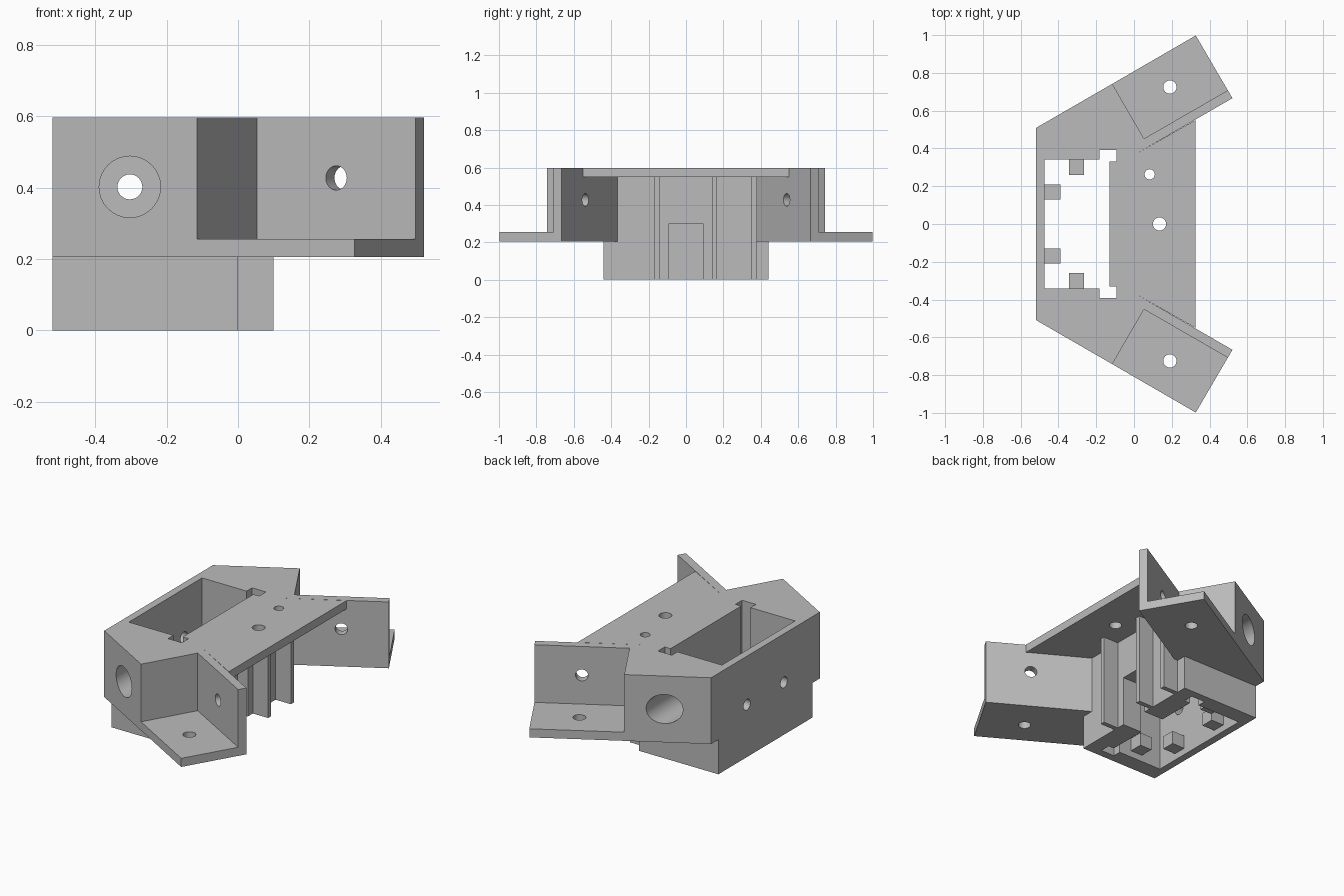
import bpy, bmesh, math
from mathutils import Vector

if "Cube" in bpy.data.objects:
    bpy.data.objects.remove(bpy.data.objects["Cube"], do_unlink=True)

grey = bpy.data.materials.new("plain_grey")
grey.use_nodes = True
grey.diffuse_color = (0.5, 0.5, 0.5, 1)
grey.node_tree.nodes["Principled BSDF"].inputs["Base Color"].default_value = (0.5, 0.5, 0.5, 1)


def finish(bm, name):
    bmesh.ops.recalc_face_normals(bm, faces=bm.faces)
    mesh = bpy.data.meshes.new(name)
    bm.to_mesh(mesh)
    bm.free()
    mesh.materials.append(grey)
    obj = bpy.data.objects.new(name, mesh)
    bpy.context.collection.objects.link(obj)
    return obj


def prism(name, outline, z0, z1):
    bm = bmesh.new()
    base = bm.faces.new([bm.verts.new((x, y, z0)) for x, y in outline])
    top = bmesh.ops.extrude_face_region(bm, geom=[base])["geom"]
    verts = [v for v in top if isinstance(v, bmesh.types.BMVert)]
    bmesh.ops.translate(bm, verts=verts, vec=(0, 0, z1 - z0))
    return finish(bm, name)


def box(name, x0, x1, y0, y1, z0, z1):
    return prism(name, [(x0, y0), (x1, y0), (x1, y1), (x0, y1)], z0, z1)


def rod(name, centre, axis, radius, length):
    bm = bmesh.new()
    bmesh.ops.create_cone(bm, cap_ends=True, segments=32, radius1=radius,
                          radius2=radius, depth=length)
    turn = Vector(axis).to_track_quat('Z', 'Y').to_matrix().to_4x4()
    bmesh.ops.transform(bm, matrix=turn, verts=bm.verts)
    bmesh.ops.translate(bm, verts=bm.verts, vec=centre)
    return finish(bm, name)


def combine(target, other, operation):
    mod = target.modifiers.new("combine", 'BOOLEAN')
    mod.operation = operation
    mod.solver = 'EXACT'
    mod.object = other
    bpy.context.view_layer.objects.active = target
    bpy.ops.object.modifier_apply(modifier=mod.name)
    bpy.data.objects.remove(other, do_unlink=True)


# Upper body with the two angled wing walls
half = [(-0.52, 0.508), (-0.115, 0.742), (0.053, 0.452),
        (0.497, 0.708), (0.521, 0.666), (0, 0.365)]
body = prism("bracket_body", half + [(x, -y) for x, y in reversed(half)], 0.205, 0.597)

# Lower housing and top plate
combine(body, box("lower_housing", -0.52, 0, -0.44, 0.44, 0, 0.4), 'UNION')
combine(body, prism("top_plate", [(-0.2, -0.3), (0, -0.365), (0.325, -0.55),
                                  (0.325, 0.55), (0, 0.365), (-0.2, 0.3)], 0.548, 0.597), 'UNION')

# Wing feet
for s in (1, -1):
    foot = [(-0.115, 0.742), (0.327, 0.998), (0.521, 0.666), (0.077, 0.41)]
    combine(body, prism("wing_foot", [(x, s * y) for x, y in foot], 0.205, 0.256), 'UNION')

# Pocket, its corner notches and the front slot
combine(body, box("pocket", -0.475, -0.13, -0.342, 0.342, -0.1, 0.7), 'DIFFERENCE')
combine(body, box("front_slot", -0.2, 0.05, -0.092, 0.092, -0.1, 0.302), 'DIFFERENCE')
for s in (1, -1):
    ya, yb = sorted((s * 0.33, s * 0.393))
    combine(body, box("notch", -0.183, -0.092, ya, yb, -0.1, 0.7), 'DIFFERENCE')

# Round holes that repeat on both sides
across = (math.sin(math.radians(30)), -math.cos(math.radians(30)))
for s in (1, -1):
    holes = [((-0.303, s * 0.6, 0.402), (0, 1, 0), 0.086, 0.4),
             ((-0.303, s * 0.4, 0.402), (0, 1, 0), 0.035, 0.3),
             ((0.287, s * 0.56, 0.427), (across[0], s * across[1], 0), 0.034, 0.2),
             ((0.19, s * 0.725, 0.23), (0, 0, 1), 0.035, 0.2),
             ((-0.5, s * 0.173, 0.31), (1, 0, 0), 0.032, 0.2)]
    for hole in holes:
        combine(body, rod("hole", *hole), 'DIFFERENCE')

# Top plate holes
combine(body, rod("hole", (0.135, 0, 0.57), (0, 0, 1), 0.035, 0.2), 'DIFFERENCE')
combine(body, rod("hole", (0.083, 0.263, 0.57), (0, 0, 1), 0.027, 0.2), 'DIFFERENCE')

# Front ribs
for y in (-0.155, 0.152, 0.365):
    combine(body, box("front_rib", -0.02, 0.1, y - 0.014, y + 0.014, 0, 0.57), 'UNION')

# Support blocks inside the pocket
for s in (1, -1):
    ya, yb = sorted((s * 0.13, s * 0.21))
    combine(body, box("rear_block", -0.49, -0.39, ya, yb, 0.04, 0.12), 'UNION')
    ya, yb = sorted((s * 0.26, s * 0.36))
    combine(body, box("side_block", -0.345, -0.265, ya, yb, 0.04, 0.12), 'UNION')

# Smooth hole walls, crisp edges
bpy.ops.object.select_all(action='DESELECT')
body.select_set(True)
bpy.context.view_layer.objects.active = body
bpy.ops.object.shade_smooth_by_angle(angle=math.radians(25))
